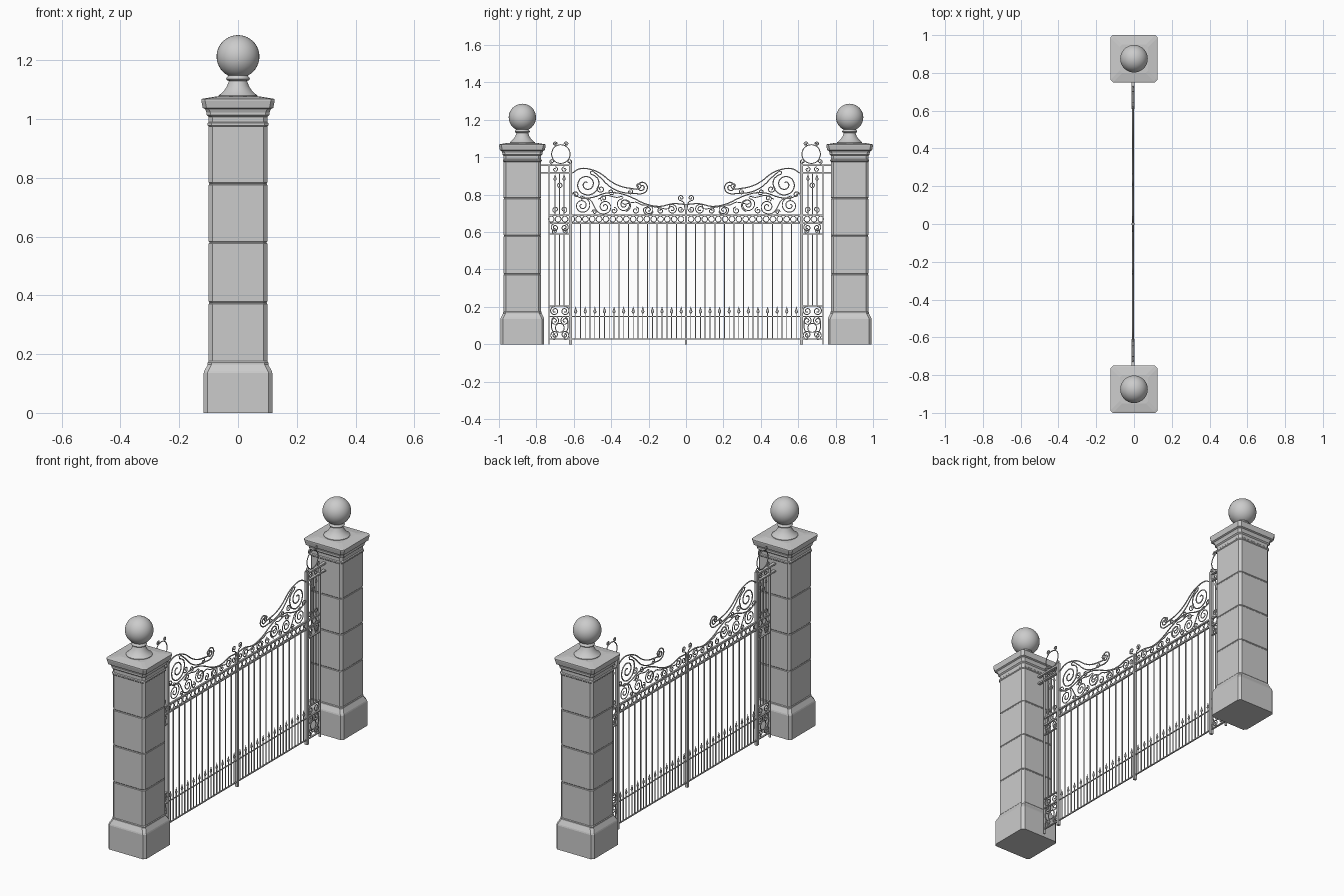
import bpy, bmesh, math
from mathutils import Matrix, Vector

GX = -0.006      # plane of the ironwork
PITCH = 0.0513   # bar spacing


def finish(name, bm, smooth=None):
    bmesh.ops.recalc_face_normals(bm, faces=bm.faces)
    me = bpy.data.meshes.new(name)
    bm.to_mesh(me)
    bm.free()
    ob = bpy.data.objects.new(name, me)
    bpy.context.collection.objects.link(ob)
    if smooth:
        bpy.ops.object.select_all(action='DESELECT')
        ob.select_set(True)
        bpy.context.view_layer.objects.active = ob
        bpy.ops.object.shade_smooth_by_angle(angle=math.radians(smooth))
    return ob


def loft(name, sections, smooth=None):
    """Stack rings of points and cap both ends."""
    bm = bmesh.new()
    rings = [[bm.verts.new(p) for p in s] for s in sections]
    n = len(rings[0])
    for a, b in zip(rings, rings[1:]):
        for i in range(n):
            bm.faces.new((a[i], a[(i + 1) % n], b[(i + 1) % n], b[i]))
    bm.faces.new(rings[0][::-1])
    bm.faces.new(rings[-1])
    return finish(name, bm, smooth)


def octagon(h, z, cy, c=0.013):
    k = h - c
    pts = [(h, -k), (h, k), (k, h), (-k, h), (-h, k), (-h, -k), (-k, -h), (k, -h)]
    return [(x, y + cy, z) for x, y in pts]


def circle(r, z, cy, n=32):
    return [(r * math.cos(i * math.tau / n), cy + r * math.sin(i * math.tau / n), z) for i in range(n)]


def boxes(name, items):
    """items: y, z centre, y size, z size, x size; mirrored across y unless centred."""
    bm = bmesh.new()
    for y, z, sy, sz, sx in items:
        for s in ((1, -1) if abs(y) > 1e-6 else (1,)):
            m = Matrix.Translation((GX, s * y, z)) @ Matrix.Diagonal((sx, sy, sz, 1))
            bmesh.ops.create_cube(bm, size=1, matrix=m)
    return finish(name, bm)


def spears(name, tips):
    """Leaf-shaped spear heads, z is the tip height."""
    bm = bmesh.new()
    for y, z in tips:
        for s in (1, -1):
            for r1, r2, h, zc in ((0.009, 0, 0.03, z - 0.015), (0.003, 0.009, 0.008, z - 0.034)):
                bmesh.ops.create_cone(bm, cap_ends=True, segments=8, radius1=r1, radius2=r2, depth=h,
                                      matrix=Matrix.Translation((GX, s * y, zc)) @ Matrix.Diagonal((0.6, 1, 1, 1)))
    return finish(name, bm)


def spiral(cy, cz, r, start, turns, r_end=0.2):
    """Points winding inward from angle start (degrees); negative turns go clockwise."""
    n = max(4, int(abs(turns) * 8))
    out = []
    for i in range(n + 1):
        t = i / n
        a = math.radians(start) + t * turns * math.tau
        q = r * (1 - (1 - r_end) * t)
        out.append((cy + q * math.cos(a), cz + q * math.sin(a)))
    return out


def ring(cy, cz, r):
    return spiral(cy, cz, r, 0, 1, 1)


def wires(name, paths, depth=0.003):
    """Forged rods following smooth paths, mirrored across y, turned into a mesh."""
    cu = bpy.data.curves.new(name, 'CURVE')
    cu.dimensions = '3D'
    cu.bevel_depth, cu.bevel_resolution, cu.resolution_u = depth, 1, 3
    cu.use_fill_caps = True
    for path in paths:
        for s in (1, -1):
            sp = cu.splines.new('BEZIER')
            sp.bezier_points.add(len(path) - 1)
            for b, (y, z) in zip(sp.bezier_points, path):
                b.co = (GX, s * y, z)
                b.handle_left_type = b.handle_right_type = 'AUTO'
    tmp = bpy.data.objects.new(name + "_curve", cu)
    bpy.context.collection.objects.link(tmp)
    me = bpy.data.meshes.new_from_object(tmp.evaluated_get(bpy.context.evaluated_depsgraph_get()))
    bpy.data.objects.remove(tmp)
    ob = bpy.data.objects.new(name, me)
    bpy.context.collection.objects.link(ob)
    return ob


# stone pillars with finials
profile = [(0.117, 0), (0.117, 0.135), (0.115, 0.142), (0.103, 0.165), (0.103, 0.172), (0.1, 0.176)]
for z in (0.375, 0.58, 0.78):
    profile += [(0.1, z - 0.004), (0.0975, z - 0.001), (0.0975, z + 0.001), (0.1, z + 0.004)]
profile += [(0.1, 0.975), (0.104, 0.979), (0.104, 0.986), (0.1, 0.99), (0.1, 1.008), (0.107, 1.014), (0.107, 1.022),
            (0.112, 1.034), (0.12, 1.038), (0.125, 1.062), (0.125, 1.068), (0.118, 1.07), (0.075, 1.077)]
finial = [(0.067, 1.07), (0.067, 1.08), (0.06, 1.085), (0.047, 1.098), (0.037, 1.113), (0.031, 1.13),
          (0.037, 1.132), (0.041, 1.137), (0.037, 1.143), (0.032, 1.15)]
for side, cy in (("left", -0.875), ("right", 0.875)):
    loft(side + "_pillar", [octagon(h, z, cy) for h, z in profile])
    loft(side + "_finial_neck", [circle(r, z, cy) for r, z in finial], 40)
    bm = bmesh.new()
    bmesh.ops.create_uvsphere(bm, u_segments=32, v_segments=20, radius=0.073,
                              matrix=Matrix.Translation((0, cy, 1.213)))
    finish(side + "_finial_ball", bm, 40)

# posts and rails
boxes("posts", [(0, 0.375, 0.013, 0.75, 0.016), (0.617, 0.485, 0.015, 0.97, 0.016),
                (0.732, 0.48, 0.006, 0.96, 0.012)])
boxes("gate_rails", [(0, 0.69, 1.464, 0.008, 0.010), (0, 0.648, 1.464, 0.008, 0.010),
                     (0, 0.148, 1.234, 0.004, 0.006), (0, 0.027, 1.234, 0.005, 0.007)])
boxes("side_panel_rails", [(0.695, 0.957, 0.165, 0.010, 0.016), (0.695, 0.916, 0.165, 0.008, 0.016),
                           (0.675, 0.589, 0.115, 0.005, 0.010), (0.675, 0.205, 0.115, 0.005, 0.010),
                           (0.675, 0.148, 0.115, 0.005, 0.010), (0.675, 0.027, 0.115, 0.005, 0.010)])

# upright bars, short dog bars and side panel bars
boxes("gate_bars", [(PITCH * k, 0.337, 0.005, 0.62, 0.005) for k in range(1, 12)])
boxes("dog_bars", [(PITCH * (k + 0.5), 0.095, 0.004, 0.14, 0.004) for k in range(12)])
boxes("side_panel_bars", [(y, z, 0.004, h, 0.005) for y in (0.7, 0.652)
                          for z, h in ((0.397, 0.384), (0.79, 0.2))]
      + [(0.676, 0.805, 0.004, 0.222, 0.005), (0.676, 0.397, 0.004, 0.384, 0.005)])
spears("dog_bar_spears", [(PITCH * (k + 0.5), 0.203) for k in range(12)])
spears("side_panel_spears", [(0.7, 0.912), (0.652, 0.912)])

# frieze rings between the two rails
wires("frieze_rings", [ring(0.027 + 0.0365 * k, 0.669, 0.0155) for k in range(20)], 0.0025)

# sweeping top scrolls
wires("crest_scrolls", [
    spiral(0.53, 0.855, 0.07, 105, 2, 0.15)[::-1] + [(0.47, 0.902), (0.41, 0.845), (0.35, 0.815), (0.28, 0.807)]
    + spiral(0.237, 0.84, 0.034, 255, -1.6, 0.2),
    [(0.608, 0.915), (0.57, 0.938), (0.51, 0.935), (0.455, 0.912), (0.405, 0.873), (0.35, 0.845), (0.29, 0.833)]
    + spiral(0.255, 0.847, 0.016, 250, -1.1),
    [(0.606, 0.81), (0.57, 0.785), (0.5, 0.785), (0.43, 0.808), (0.36, 0.808), (0.29, 0.785), (0.22, 0.752),
     (0.14, 0.737), (0.07, 0.752), (0.01, 0.748)]], 0.0034)

# lower scroll row, small volutes and centre curls
wires("infill_scrolls", [
    spiral(0.555, 0.742, 0.046, 75, 2, 0.15)[::-1] + [(0.515, 0.775), (0.49, 0.735), (0.465, 0.703)]
    + spiral(0.435, 0.735, 0.036, 250, -1.7),
    spiral(0.33, 0.747, 0.04, 80, -1.8)[::-1] + [(0.37, 0.785), (0.43, 0.795), (0.47, 0.775)],
    spiral(0.33, 0.747, 0.04, 260, -1)[:6] + [(0.27, 0.76), (0.235, 0.745)] + spiral(0.2, 0.718, 0.026, 80, 1.6)[1:],
    spiral(0.2, 0.718, 0.027, 200, 0.5, 1) + [(0.14, 0.73)] + spiral(0.07, 0.723, 0.028, 100, -1.7)[::-1][-3:],
    spiral(0.075, 0.722, 0.027, 80, 1.7), spiral(0.135, 0.714, 0.018, 90, -1.3),
    spiral(0.026, 0.783, 0.017, 260, 1.4)[::-1] + [(0.012, 0.757), (0.006, 0.72)],
    spiral(0.028, 0.722, 0.018, 180, 1.3), spiral(0.27, 0.716, 0.02, 100, 1.3),
    spiral(0.385, 0.715, 0.018, 90, 1.3), spiral(0.44, 0.78, 0.018, 300, 1.3),
    spiral(0.49, 0.707, 0.014, 0, 1.2), spiral(0.59, 0.80, 0.018, 0, 1.2),
    spiral(0.40, 0.815, 0.018, 180, 1.3), spiral(0.455, 0.83, 0.022, 60, -1.4),
    spiral(0.30, 0.815, 0.016, 90, 1.2)], 0.0028)

# side panel ornament: crown ring, curls and scroll clusters
panel = [ring(0.67, 1.017, 0.05)]
for s in (1, -1):
    c = 0.675
    panel += [spiral(0.67 + s * 0.03, 1.071, 0.012, 90 - s * 90 + 180, s * -1.3),
              spiral(0.67 + s * 0.046, 0.977, 0.014, 270, s * 1.3),
              spiral(c + s * 0.026, 0.624, 0.022, 90, s * -1.6),
              spiral(c + s * 0.026, 0.605, 0.016, 270, s * 1.3),
              spiral(c + s * 0.025, 0.935, 0.015, 90, s * 1.2),
              spiral(c + s * 0.027, 0.178, 0.025, 90, s * -1.6),
              spiral(c + s * 0.027, 0.05, 0.024, 270, s * 1.6)[::-1] + [(c + s * 0.045, 0.09)]
              + spiral(c + s * 0.027, 0.125, 0.024, 90, s * 1.6),
              spiral(c + s * 0.022, 0.72, 0.018, 270, s * 1.3)]
panel += [ring(c, 0.088, 0.024), ring(c, 0.85, 0.012)]
wires("side_panel_scrolls", panel, 0.0028)
wires("crown_balls", [[(0.67 + d, z), (0.67 + d + 0.004, z)] for d, z in ((-0.03, 1.071), (0.03, 1.071))], 0.005)
